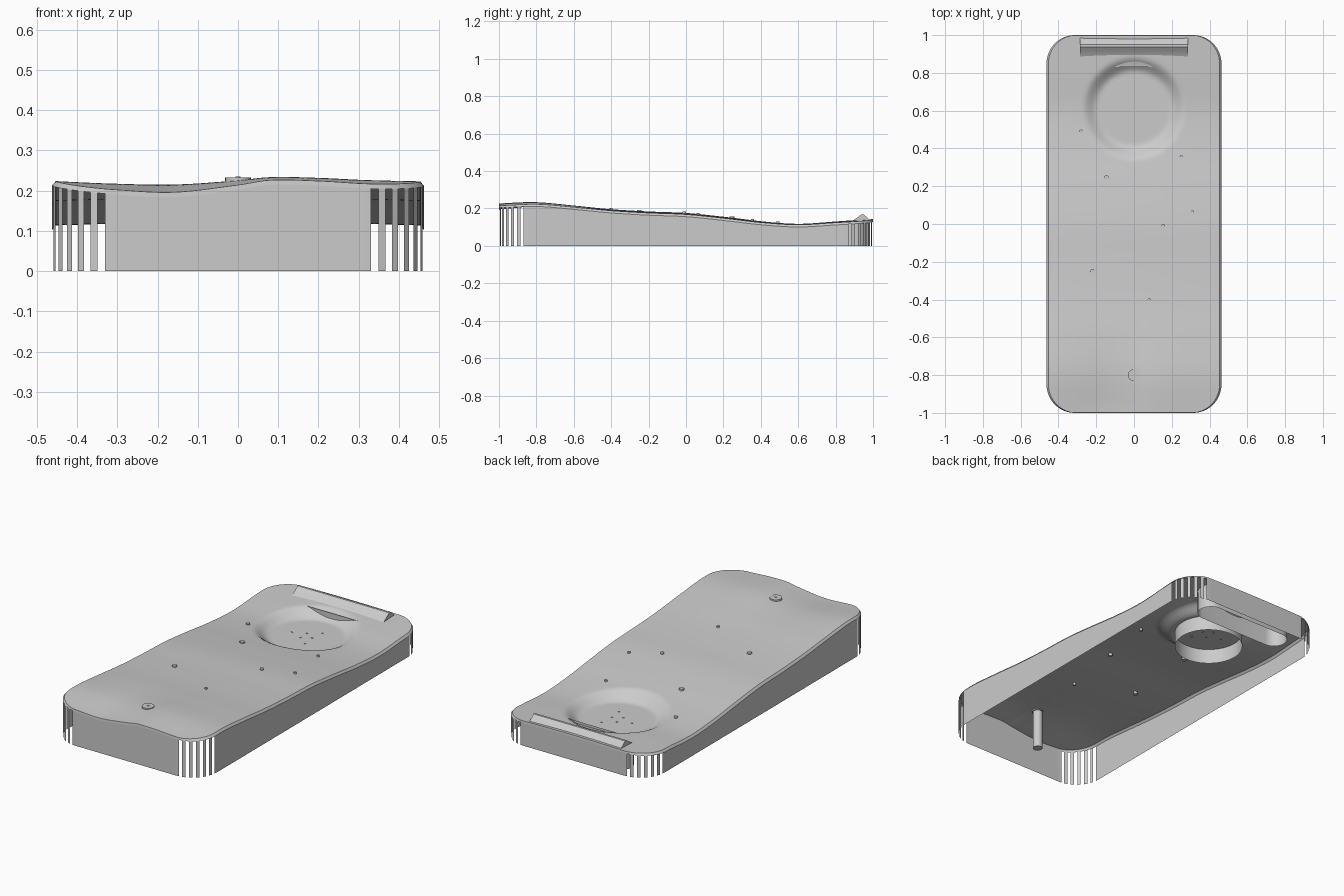
import bpy, bmesh, math

if "Cube" in bpy.data.objects:
    bpy.data.objects.remove(bpy.data.objects["Cube"])

grey = bpy.data.materials.new("light_grey")
grey.diffuse_color = (0.6, 0.6, 0.6, 1)
grey.use_nodes = True
grey.node_tree.nodes["Principled BSDF"].inputs["Base Color"].default_value = grey.diffuse_color

HALF_W, R, CUP_Y = 0.463, 0.15, 0.61
SIDE = [(-1, .213), (-.8, .222), (-.6, .207), (-.4, .188), (-.2, .176), (0, .168), (.2, .148),
        (.4, .125), (.6, .113), (.8, .124), (1, .135)]
FRONT = [(-.463, .216), (-.3, .202), (-.16, .196), (0, .214), (.08, .226), (.2, .224),
         (.32, .217), (.463, .214)]


def ease(t):
    t = max(0, min(1, t))
    return t * t * (3 - 2 * t)


def curve(pts, x):
    """Smooth interpolation through a few points (cubic Hermite)."""
    x = max(pts[0][0], min(pts[-1][0], x))
    i = next(k for k in range(len(pts) - 1) if x <= pts[k + 1][0])

    def slope(k):
        a, b = pts[max(k - 1, 0)], pts[min(k + 1, len(pts) - 1)]
        return (b[1] - a[1]) / (b[0] - a[0])
    (x0, y0), (x1, y1) = pts[i], pts[i + 1]
    h = x1 - x0
    t = (x - x0) / h
    return ((2*t**3 - 3*t*t + 1) * y0 + (t**3 - 2*t*t + t) * h * slope(i)
            + (3*t*t - 2*t**3) * y1 + (t**3 - t*t) * h * slope(i + 1))


def height(x, y):
    """Rolling surface with a round dished hollow."""
    z = curve(SIDE, y) + 0.008 * (1 - (x / HALF_W) ** 2)
    z += (curve(FRONT, x) - curve(SIDE, -1) - 0.008 * (1 - (x / HALF_W) ** 2)) * math.exp(-((y + 1) / .3) ** 2)
    d = math.hypot(x, y - CUP_Y)
    return z + (0.085 - z) * ease((0.275 - d) / 0.085)


def finish(name, bm, angle=35, recalc=True):
    if recalc:
        bmesh.ops.recalc_face_normals(bm, faces=bm.faces)
    mesh = bpy.data.meshes.new(name)
    bm.to_mesh(mesh)
    bm.free()
    ob = bpy.data.objects.new(name, mesh)
    bpy.context.collection.objects.link(ob)
    mesh.materials.append(grey)
    bpy.ops.object.select_all(action='DESELECT')
    ob.select_set(True)
    bpy.context.view_layer.objects.active = ob
    bpy.ops.object.shade_smooth_by_angle(angle=math.radians(angle))
    return ob


# Top surface: rows across a rounded rectangle
ARC = 13
arc = [(1 - R + R * math.sin(a), HALF_W - R + R * math.cos(a))
       for a in (math.pi / 2 * i / ARC for i in range(ARC + 1))]
mid = [(-(1 - R) + 2 * (1 - R) * i / 110, HALF_W) for i in range(1, 110)]
rows = [(-y, w) for y, w in reversed(arc)] + mid + arc
COLS = 64
bm = bmesh.new()
grid = []
for j, (y, w) in enumerate(rows):
    xs = [-w] + [(-1 + 2 * i / COLS) * (w - 0.01) for i in range(COLS + 1)] + [w]
    line = []
    for i, x in enumerate(xs):
        rim = i in (0, len(xs) - 1) or j in (0, len(rows) - 1)
        line.append(bm.verts.new((x, y, height(x, y) - (0.012 if rim else 0))))
    grid.append(line)
for a, b in zip(grid, grid[1:]):
    for i in range(len(a) - 1):
        bm.faces.new((a[i], a[i + 1], b[i + 1], b[i]))
outline = ([v.co.copy() for v in grid[0]] + [l[-1].co.copy() for l in grid[1:-1]]
           + [v.co.copy() for v in reversed(grid[-1])] + [l[0].co.copy() for l in reversed(grid[1:-1])])
finish("rolling_top", bm, recalc=False)

# Skirt: open wall below the rim, slotted around the corners
bm = bmesh.new()
top = [bm.verts.new(c) for c in outline]
low = [bm.verts.new((c.x, c.y, 0)) for c in outline]
for i in range(len(top)):
    k = (i + 1) % len(top)
    m = (outline[i] + outline[k]) / 2
    cx, cy = abs(m.x) - (HALF_W - R), abs(m.y) - (1 - R)
    if cx > 0 and cy > 0 and int(math.atan2(cy, cx) / (math.pi / 2 / ARC)) % 2 == 1:
        continue
    bm.faces.new((low[i], low[k], top[k], top[i]))
bmesh.ops.delete(bm, geom=[v for v in bm.verts if not v.link_faces], context='VERTS')
finish("slotted_skirt", bm, recalc=False)


def tube(name, outline_xy, z0, z1):
    """Open wall following a closed outline; z1 may depend on position."""
    bm = bmesh.new()
    lo = [bm.verts.new((x, y, z0)) for x, y in outline_xy]
    hi = [bm.verts.new((x, y, z1(x, y))) for x, y in outline_xy]
    n = len(lo)
    for i in range(n):
        bm.faces.new((lo[i], lo[(i + 1) % n], hi[(i + 1) % n], hi[i]))
    return finish(name, bm, recalc=False)


def ring(cx, cy, r, n):
    return [(cx + r * math.cos(2 * math.pi * i / n), cy + r * math.sin(2 * math.pi * i / n)) for i in range(n)]


def disc(name, x, y, r, z0, z1, n=12):
    bm = bmesh.new()
    bmesh.ops.create_cone(bm, cap_ends=True, segments=n, radius1=r, radius2=r, depth=z1 - z0)
    bmesh.ops.translate(bm, verts=bm.verts, vec=(x, y, (z0 + z1) / 2))
    return finish(name, bm)


# Supports hanging beneath the hollow and the back ridge
tube("cup_support", ring(0, CUP_Y + .01, 0.18, 48), 0, height)
slot = [(sx * 0.22 + 0.07 * math.cos(a), 0.9 + 0.07 * math.sin(a))
        for sx, a0 in ((1, -math.pi / 2), (-1, math.pi / 2))
        for a in (a0 + math.pi * i / 12 for i in range(13))]
tube("ridge_support", slot, 0, height)

# Back ridge: swept ramp profile across x
PROFILE = [(.83, .118), (.865, .125), (.895, .137), (.92, .155), (.938, .168), (.95, .168),
           (.965, .155), (.985, .138), (.985, .12)]
bm = bmesh.new()
ends = []
for x in (-.285, .285):
    ends.append([bm.verts.new((x, y, z)) for y, z in PROFILE])
for i in range(len(PROFILE) - 1):
    bm.faces.new((ends[0][i], ends[1][i], ends[1][i + 1], ends[0][i + 1]))
bm.faces.new(ends[0])
bm.faces.new(list(reversed(ends[1])))
finish("back_ridge", bm)

# Front tee: washer with a small pin on a post
z = height(0, -.8)
tube("tee_post", ring(0, -.8, 0.026, 20), 0, height)
disc("tee_post_foot", 0, -.8, 0.025, 0.004, 0.01, 20)
disc("tee_washer", 0, -.8, 0.032, z - .004, z + .007, 24)
disc("tee_pin", 0, -.8, 0.006, z, z + .01)

# Pegs scattered over the surface
PEGS = [(-.28, .49, .01), (-.145, .245, .013), (.155, -.01, .01), (-.22, -.25, .012),
        (.08, -.4, .008), (.31, .065, .008), (.25, .356, .008)]
for x, y, r in PEGS:
    z = height(x, y)
    disc("surface_peg", x, y, r, z - .015, z + .008)

# Tiny studs in the floor of the hollow
for k in range(6):
    a = k * math.pi / 3
    r = 0.09 if k % 2 else 0.035
    disc("cup_stud", r * math.cos(a), CUP_Y + r * math.sin(a), 0.005, 0.08, 0.088, 8)
